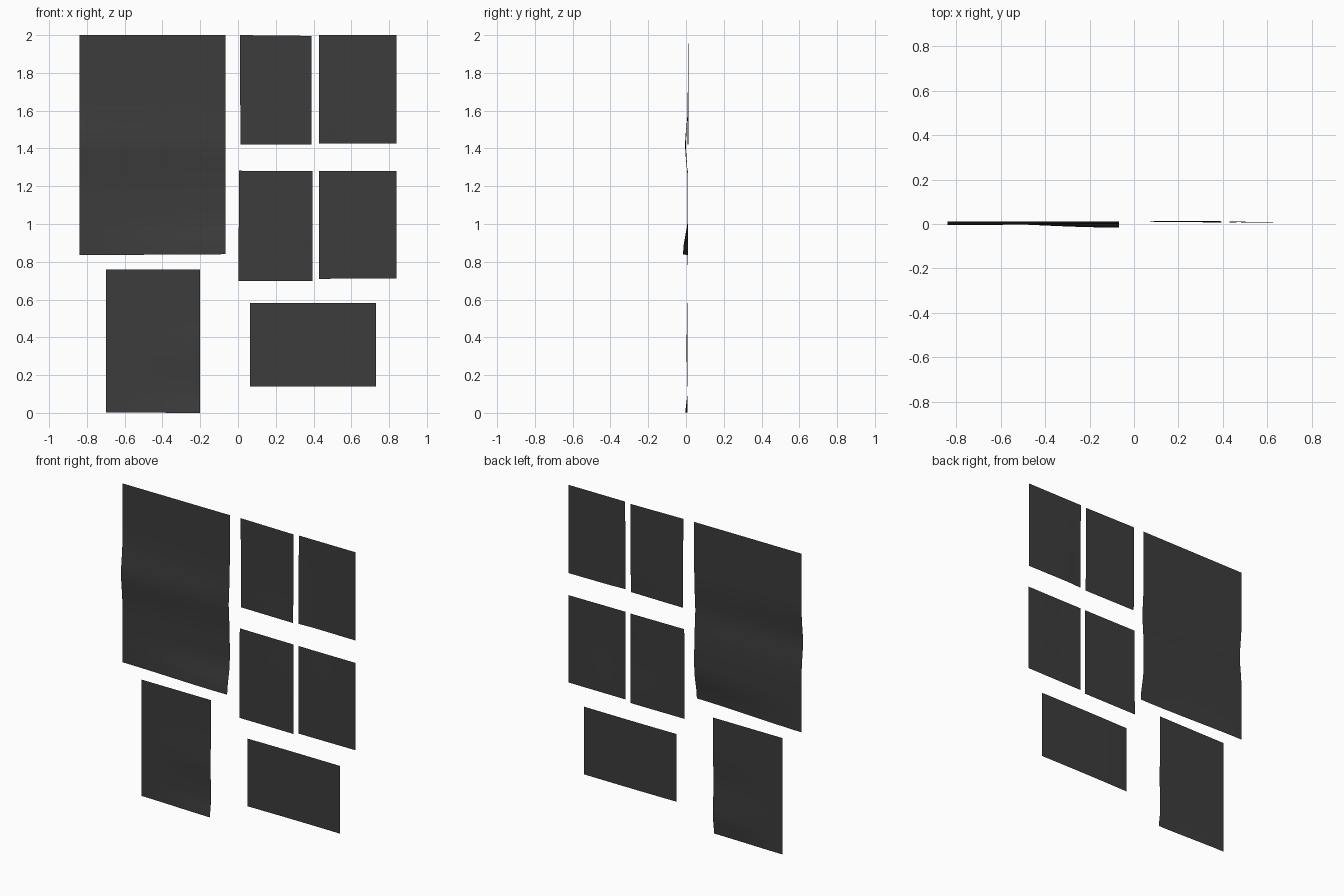
import bpy, bmesh, math
from mathutils import Vector

if "Cube" in bpy.data.objects:
    bpy.data.objects.remove(bpy.data.objects["Cube"])

mat = bpy.data.materials.new("dark_paper")
mat.diffuse_color = (0.045, 0.045, 0.045, 1)
mat.use_nodes = True
mat.node_tree.nodes["Principled BSDF"].inputs["Base Color"].default_value = mat.diffuse_color


def bump(t, centre, width):
    """Smooth hump of height 1 around centre."""
    return math.exp(-((t - centre) / width) ** 2)


def ease(t):
    t = max(0.0, min(1.0, t))
    return t * t * (3 - 2 * t)


def sheet(name, bl, br, tr, tl, depth, nu=16, nv=24):
    """Thin paper sheet between four (x, z) corners; depth(u, v) gives its y."""
    bl, br, tr, tl = map(Vector, (bl, br, tr, tl))
    bm = bmesh.new()
    rows = []
    for j in range(nv + 1):
        v = j / nv
        row = []
        for i in range(nu + 1):
            u = i / nu
            p = bl.lerp(br, u).lerp(tl.lerp(tr, u), v)
            row.append(bm.verts.new((p.x, depth(u, v), p.y)))
        rows.append(row)
    for a, b in zip(rows, rows[1:]):
        for i in range(nu):
            bm.faces.new((a[i], a[i + 1], b[i + 1], b[i])).smooth = True
    me = bpy.data.meshes.new(name)
    bm.to_mesh(me)
    bm.free()
    me.materials.append(mat)
    ob = bpy.data.objects.new(name, me)
    bpy.context.collection.objects.link(ob)
    return ob


# Large sheet: soft fold across the middle, lower right corner lifting off the wall
sheet("large_sheet", (-0.84, 0.835), (-0.067, 0.84), (-0.067, 2.0), (-0.84, 2.0),
      lambda u, v: 0.011 - (0.016 - 0.005 * u) * bump(v, 0.5, 0.11)
      - 0.027 * ease((u + 0.1) / 1.1) * ease(1 - v / 0.18))

# Medium sheet below it: gentle fold and lifted lower right corner
sheet("medium_sheet", (-0.70, 0.002), (-0.20, 0.0), (-0.20, 0.76), (-0.70, 0.76),
      lambda u, v: 0.008 - 0.006 * u * bump(v, 0.45, 0.15)
      - 0.011 * ease(u) * ease(1 - v / 0.15))

# Two by two group of small sheets
sheet("upper_inner_sheet", (0.013, 1.42), (0.39, 1.42), (0.39, 1.996), (0.01, 2.0),
      lambda u, v: 0.013 - 0.004 * u * ease(1 - v / 0.3))
sheet("upper_outer_sheet", (0.43, 1.427), (0.84, 1.425), (0.84, 2.0), (0.43, 2.0),
      lambda u, v: 0.012 - 0.005 * ease(1 - u / 0.3) * ease(1 - v))
sheet("lower_inner_sheet", (0.003, 0.698), (0.394, 0.697), (0.394, 1.28), (0.005, 1.282),
      lambda u, v: 0.011 - 0.004 * u * bump(v, 0.55, 0.3))
sheet("lower_outer_sheet", (0.43, 0.71), (0.84, 0.711), (0.84, 1.28), (0.43, 1.281),
      lambda u, v: 0.010 - 0.003 * bump(u, 0.3, 0.3) * bump(v, 0.6, 0.4))

# Wide sheet at lower right, lying flat
sheet("wide_sheet", (0.063, 0.14), (0.73, 0.14), (0.73, 0.581), (0.063, 0.581),
      lambda u, v: 0.006 + 0.002 * math.sin(math.pi * u))
